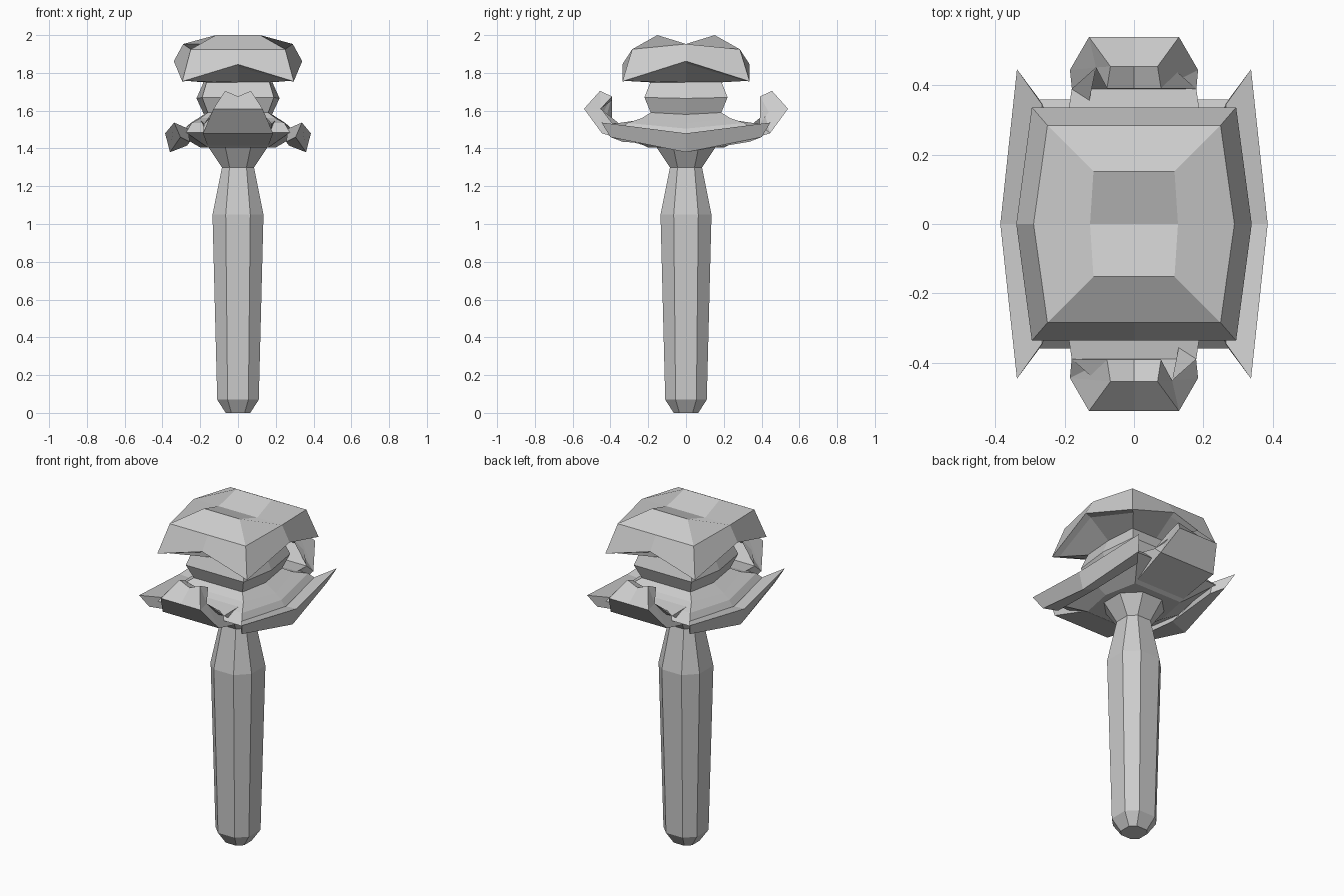
import bpy, bmesh, math

if "Cube" in bpy.data.objects:
    bpy.data.objects.remove(bpy.data.objects["Cube"])


def make(name, build):
    bm = bmesh.new()
    build(bm)
    bmesh.ops.recalc_face_normals(bm, faces=bm.faces[:])
    me = bpy.data.meshes.new(name)
    bm.to_mesh(me)
    bm.free()
    ob = bpy.data.objects.new(name, me)
    bpy.context.collection.objects.link(ob)
    return ob


def skin(bm, rings):
    """Join successive closed rings with quads; return the vertex rings."""
    vs = [[bm.verts.new(p) for p in r] for r in rings]
    for a, b in zip(vs, vs[1:]):
        n = len(a)
        for i in range(n):
            j = (i + 1) % n
            bm.faces.new((a[i], a[j], b[j], b[i]))
    return vs


def plan(cx, cy, zc, mx, zm, zf):
    """Eight-point plan: four corners, two side middles, two front/back middles."""
    return [(cx, -cy, zc), (mx, 0, zm), (cx, cy, zc), (0, cy, zf),
            (-cx, cy, zc), (-mx, 0, zm), (-cx, -cy, zc), (0, -cy, zf)]


def stack(rings):
    def build(bm):
        vs = skin(bm, [plan(*r) for r in rings])
        for r in (vs[0], vs[-1]):
            # ends are folded across the side middles
            bm.faces.new([r[i] for i in (1, 2, 3, 4, 5)])
            bm.faces.new([r[i] for i in (5, 6, 7, 0, 1)])
    return build


# Octagonal handle: (z, flat distance, half width of flat)
def handle(bm):
    rings = []
    for z, r, h in [(0, .065, .035), (.07, .11, .055), (1.05, .135, .065),
                    (1.3, .085, .045), (1.42, .165, .07)]:
        rings.append([(h, -r, z), (r, -h, z), (r, h, z), (h, r, z),
                      (-h, r, z), (-r, h, z), (-r, -h, z), (-h, -r, z)])
    vs = skin(bm, rings)
    bm.faces.new(vs[0])
    bm.faces.new(vs[-1])


make("handle", handle)

# Faceted head cap with arched rim and hollow underside
make("head_cap", stack([
    (.117, .152, 2.0, .127, 1.953, 2.0),
    (.25, .285, 1.925, .29, 1.953, 1.925),
    (.295, .337, 1.755, .34, 1.862, 1.845),
    (.265, .31, 1.757, .305, 1.85, 1.832),
    (.165, .187, 1.75, .18, 1.75, 1.75),
]))

# Waisted neck running into the guard plate
make("neck_and_guard", stack([
    (.165, .187, 1.755, .18, 1.755, 1.755),
    (.19, .22, 1.67, .22, 1.665, 1.67),
    (.16, .187, 1.59, .18, 1.58, 1.59),
    (.20, .235, 1.56, .25, 1.535, 1.56),
    (.245, .31, 1.535, .285, 1.505, 1.535),
    (.275, .36, 1.485, .31, 1.47, 1.485),
    (.16, .20, 1.405, .20, 1.405, 1.405),
]))

# Hooked claws, front and back: (y, z, half width, middle drop)
CLAW = [(.20, 1.41, .16, 0), (.445, 1.48, .185, 0), (.54, 1.61, .13, 0),
        (.455, 1.705, .068, .03), (.392, 1.675, .078, .02),
        (.452, 1.61, .11, 0), (.39, 1.53, .18, 0), (.25, 1.55, .20, 0)]
for name, s in (("front_claw", -1), ("back_claw", 1)):
    def claw(bm):
        vs = skin(bm, [[(k * w, s * y, z - (d if k == 0 else 0))
                        for y, z, w, d in CLAW] for k in (-1, 0, 1)])
        ends = [bm.faces.new(vs[0]), bm.faces.new(vs[-1])]
        bmesh.ops.triangulate(bm, faces=ends)
    make(name, claw)

# Swept side fins with pointed ends
END = [(.338, .447, 1.537), (.305, .40, 1.46), (.255, .335, 1.435), (.265, .345, 1.505)]
MID = [(.386, 0, 1.48), (.36, 0, 1.38), (.27, 0, 1.415), (.315, 0, 1.475)]
for name, s in (("left_fin", -1), ("right_fin", 1)):
    def fin(bm):
        vs = skin(bm, [[(s * x, k * y, z) for x, y, z in sec]
                       for sec, k in ((END, -1), (MID, 1), (END, 1))])
        bm.faces.new(vs[0])
        bm.faces.new(vs[-1])
    make(name, fin)
